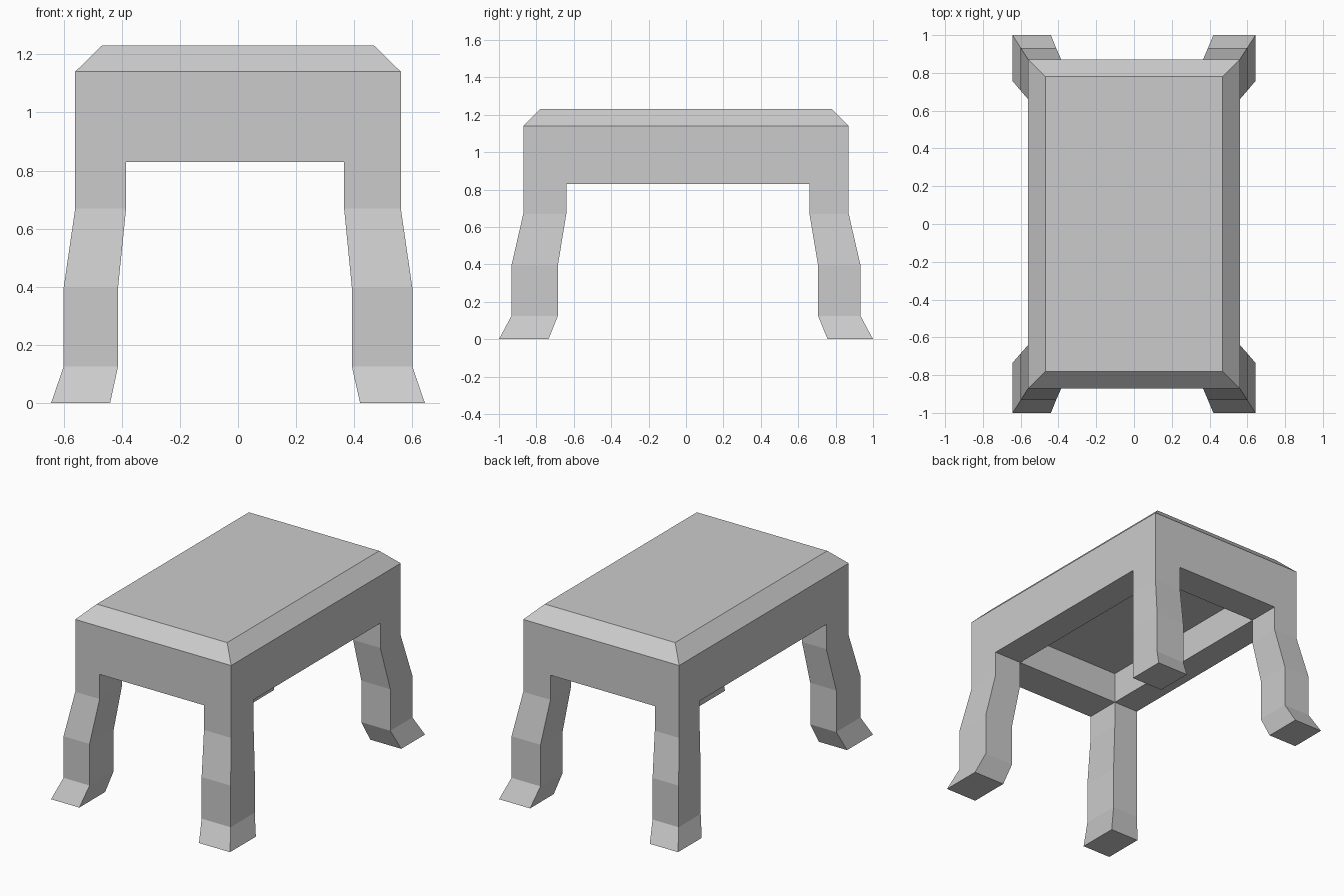
import bpy, bmesh

if "Cube" in bpy.data.objects:
    bpy.data.objects.remove(bpy.data.objects["Cube"])

# Grid lines (outer, inner, inner, outer) of the table plan, per height going down the legs
LEVELS = [
    (0.83, (-0.56, -0.385, 0.365, 0.56), (-0.87, -0.64, 0.66, 0.87)),
    (0.67, (-0.56, -0.385, 0.365, 0.56), (-0.87, -0.64, 0.66, 0.87)),
    (0.395, (-0.60, -0.413, 0.392, 0.60), (-0.933, -0.685, 0.706, 0.933)),
    (0.125, (-0.60, -0.413, 0.392, 0.60), (-0.933, -0.685, 0.706, 0.933)),
    (0.0, (-0.643, -0.44, 0.42, 0.643), (-1.0, -0.735, 0.757, 1.0)),
]
CEILING = 1.03
bm = bmesh.new()


def tube(rings):
    """Join successive four-sided rings of vertices with quads."""
    for a, b in zip(rings, rings[1:]):
        for k in range(4):
            n = (k + 1) % 4
            bm.faces.new((a[k], a[n], b[n], b[k]))


def ring(x0, x1, y0, y1, z):
    corners = ((x0, y0), (x1, y0), (x1, y1), (x0, y1))
    return [bm.verts.new((x, y, z)) for x, y in corners]


# Apron: outer walls, bevelled top and recessed underside
_, xs, ys = LEVELS[0]
z = LEVELS[0][0]
shell = [ring(xs[0], xs[3], ys[0], ys[3], z),
         ring(xs[0], xs[3], ys[0], ys[3], 1.14),
         ring(-0.468, 0.468, -0.78, 0.78, 1.23)]
tube(shell)
bm.faces.new(shell[-1])
recess = [ring(xs[1], xs[2], ys[1], ys[2], z),
          ring(xs[1], xs[2], ys[1], ys[2], CEILING)]
tube(recess)
bm.faces.new(recess[-1])

# Apron undersides between the legs
for i in range(3):
    for j in range(3):
        if (i + j) % 2:
            bm.faces.new(ring(xs[i], xs[i + 1], ys[j], ys[j + 1], z))

# Splayed legs lofted down from each corner
for i in (0, 2):
    for j in (0, 2):
        leg = [ring(lx[i], lx[i + 1], ly[j], ly[j + 1], lz) for lz, lx, ly in LEVELS]
        tube(leg)
        bm.faces.new(leg[-1])

bmesh.ops.remove_doubles(bm, verts=bm.verts[:], dist=0.0005)
bmesh.ops.recalc_face_normals(bm, faces=bm.faces[:])
mesh = bpy.data.meshes.new("table")
bm.to_mesh(mesh)
bm.free()
bpy.context.collection.objects.link(bpy.data.objects.new("table", mesh))
